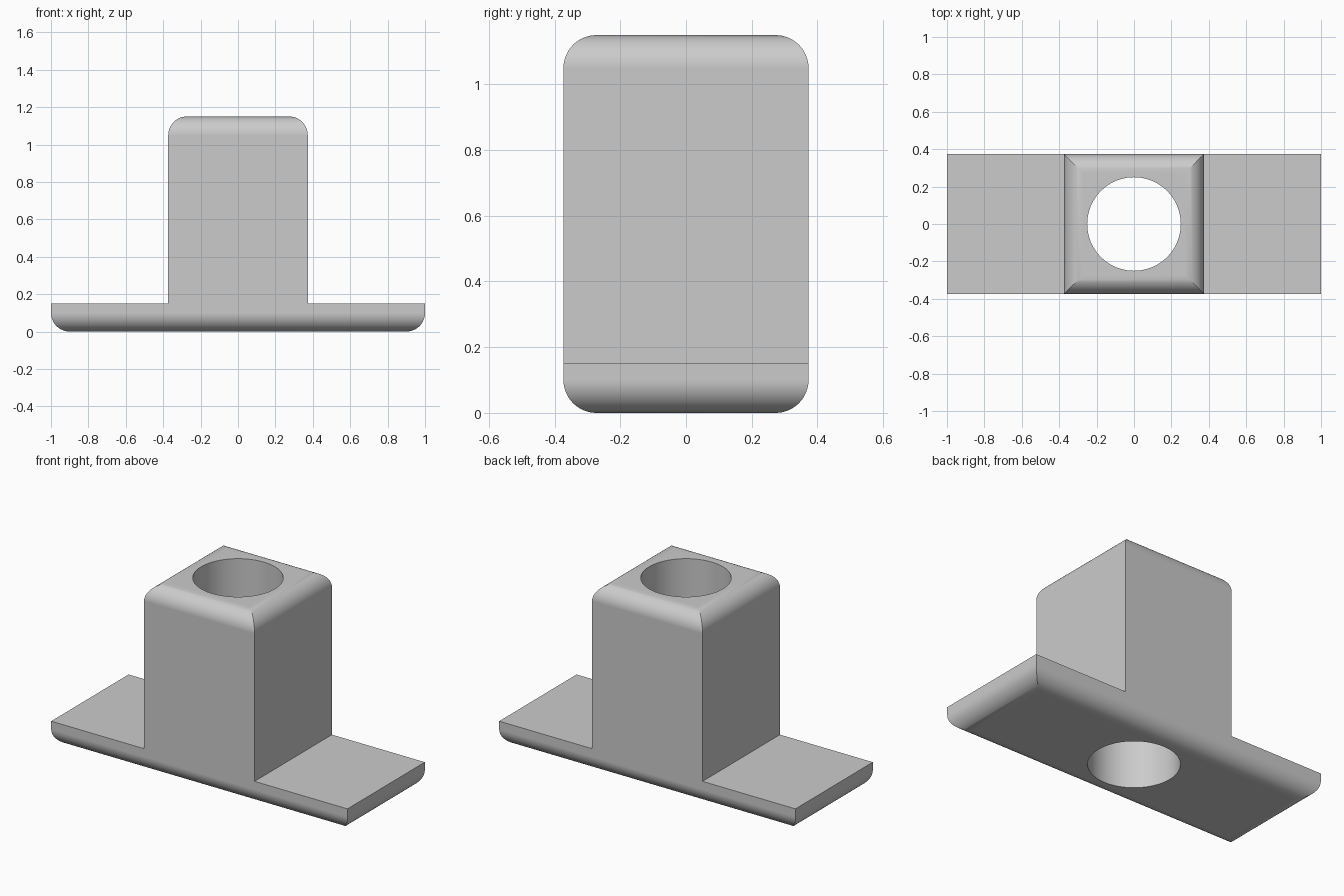
import bpy
import bmesh
import math

HALF_DEPTH = 0.373
TOP = 1.15
FOOT_TOP = 0.15
ROUNDING = 0.1
HOLE_RADIUS = 0.25

default = bpy.data.objects.get("Cube")
if default:
    bpy.data.objects.remove(default, do_unlink=True)

# Plain grey material
grey = bpy.data.materials.new("plain grey")
grey.use_nodes = True
colour = (0.6, 0.6, 0.6, 1)
grey.diffuse_color = colour
grey.node_tree.nodes["Principled BSDF"].inputs["Base Color"].default_value = colour


def make_object(name, bm):
    bmesh.ops.recalc_face_normals(bm, faces=bm.faces)
    mesh = bpy.data.meshes.new(name)
    bm.to_mesh(mesh)
    bm.free()
    obj = bpy.data.objects.new(name, mesh)
    bpy.context.collection.objects.link(obj)
    return obj


# Body: inverted T profile extruded front to back
half = [(1, 0), (1, FOOT_TOP), (HALF_DEPTH, FOOT_TOP), (HALF_DEPTH, TOP)]
profile = half + [(-x, z) for x, z in reversed(half)]
bm = bmesh.new()
face = bm.faces.new([bm.verts.new((x, -HALF_DEPTH, z)) for x, z in profile])
extruded = bmesh.ops.extrude_face_region(bm, geom=[face])["geom"]
bmesh.ops.translate(bm, vec=(0, 2 * HALF_DEPTH, 0),
                    verts=[v for v in extruded if isinstance(v, bmesh.types.BMVert)])
bmesh.ops.recalc_face_normals(bm, faces=bm.faces)

# Round the rims of the top and the underside
rims = [e for e in bm.edges
        if any(all(abs(v.co.z - z) < 1e-4 for v in e.verts) for z in (0, TOP))]
bmesh.ops.bevel(bm, geom=rims, offset=ROUNDING, offset_type='OFFSET',
                segments=12, profile=0.5, affect='EDGES')
body = make_object("flanged_block", bm)
body.data.materials.append(grey)

# Vertical through hole
bm = bmesh.new()
bmesh.ops.create_cone(bm, cap_ends=True, segments=96, radius1=HOLE_RADIUS,
                      radius2=HOLE_RADIUS, depth=2 * TOP)
cutter = make_object("hole_cutter", bm)
cutter.location.z = TOP / 2
cutter.data.materials.append(grey)
cutter.hide_render = True

bpy.context.view_layer.objects.active = body
body.select_set(True)
hole = body.modifiers.new("through_hole", 'BOOLEAN')
hole.object = cutter
hole.operation = 'DIFFERENCE'
hole.solver = 'EXACT'
bpy.ops.object.modifier_apply(modifier=hole.name)
bpy.data.objects.remove(cutter, do_unlink=True)

# Smooth roundings and bore, crisp corners, level flats
bpy.ops.object.shade_smooth_by_angle(angle=math.radians(25))
weighted = body.modifiers.new("flat_face_normals", 'WEIGHTED_NORMAL')
weighted.keep_sharp = True
